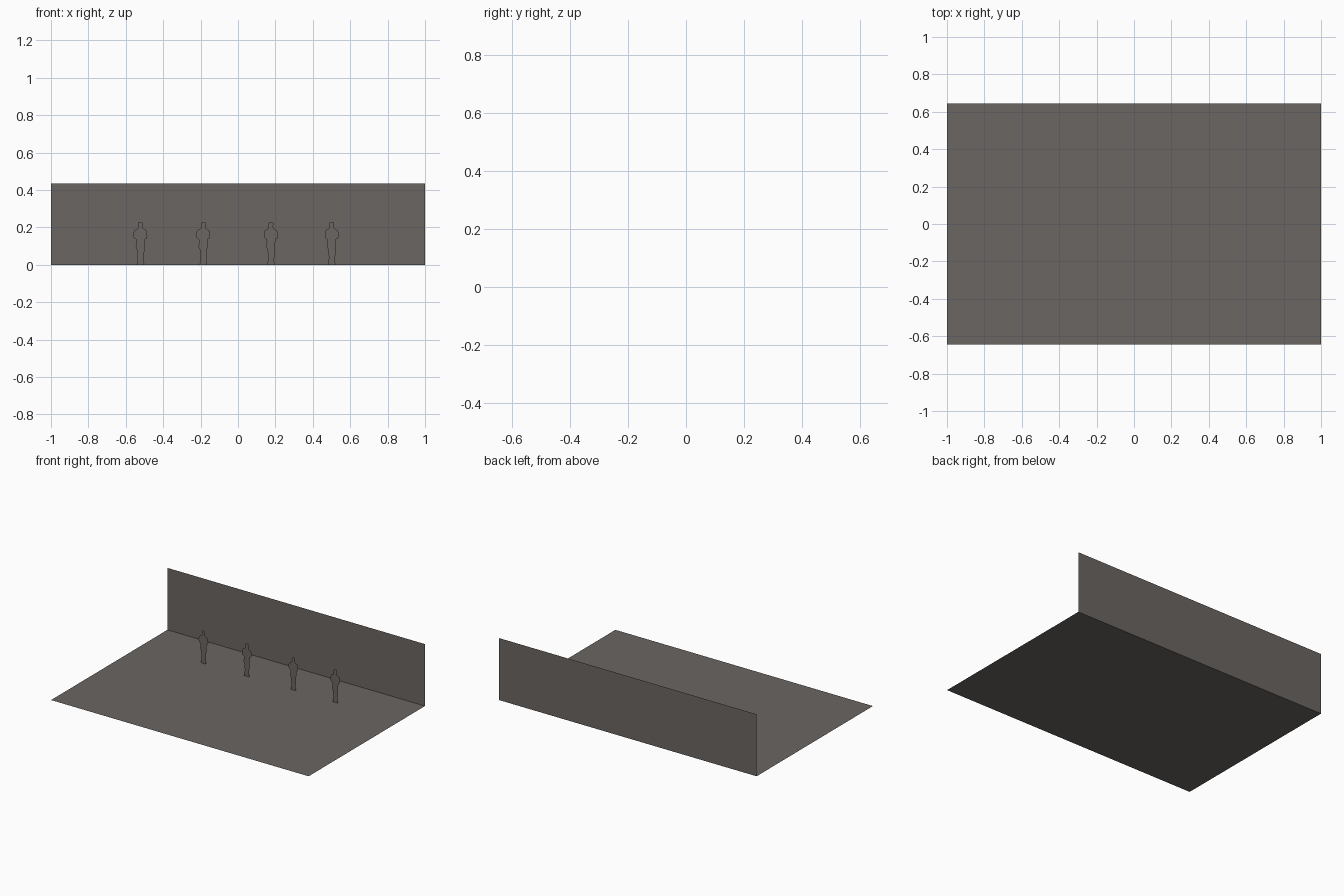
import bpy

if "Cube" in bpy.data.objects:
    bpy.data.objects.remove(bpy.data.objects["Cube"])


def material(name, rgb):
    m = bpy.data.materials.new(name)
    m.diffuse_color = (*rgb, 1.0)
    m.use_nodes = True
    m.node_tree.nodes["Principled BSDF"].inputs["Base Color"].default_value = m.diffuse_color
    return m


def sheet(name, points, mat):
    """One flat, zero-thickness face."""
    mesh = bpy.data.meshes.new(name)
    mesh.from_pydata(points, [], [list(range(len(points)))])
    mesh.materials.append(mat)
    obj = bpy.data.objects.new(name, mesh)
    bpy.context.collection.objects.link(obj)
    return obj


stone = material("warm_grey", (0.145, 0.133, 0.122))

D, H = 0.645, 0.435          # half depth, wall height

# Floor and back wall
sheet("floor", [(-1, -D, 0), (1, -D, 0), (1, D, 0), (-1, D, 0)], stone)
sheet("back_wall", [(-1, D, 0), (1, D, 0), (1, D, H), (-1, D, H)], stone)

# Standing figure outline (x, z), counter-clockwise from the left foot
outline = [
    (-.020, 0), (.020, 0), (.021, .006), (.017, .014), (.018, .040),
    (.021, .070), (.022, .100), (.024, .137), (.034, .141), (.037, .152),
    (.036, .172), (.031, .185), (.014, .194), (.012, .202), (.013, .222),
    (.007, .230), (-.007, .230), (-.013, .222), (-.012, .202), (-.014, .194),
    (-.031, .185), (-.037, .172), (-.037, .150), (-.034, .143), (-.024, .137),
    (-.022, .125), (-.025, .095), (-.018, .080), (-.015, .040), (-.017, .016),
]

# Four cutout figures, some mirrored
for i, (cx, side) in enumerate([(-.522, 1), (-.186, 1), (.176, 1), (.501, 1)]):
    pts = [(cx + side * x, .363, z) for x, z in outline]
    sheet(f"figure_cutout_{i + 1}", pts if side > 0 else pts[::-1], stone)
